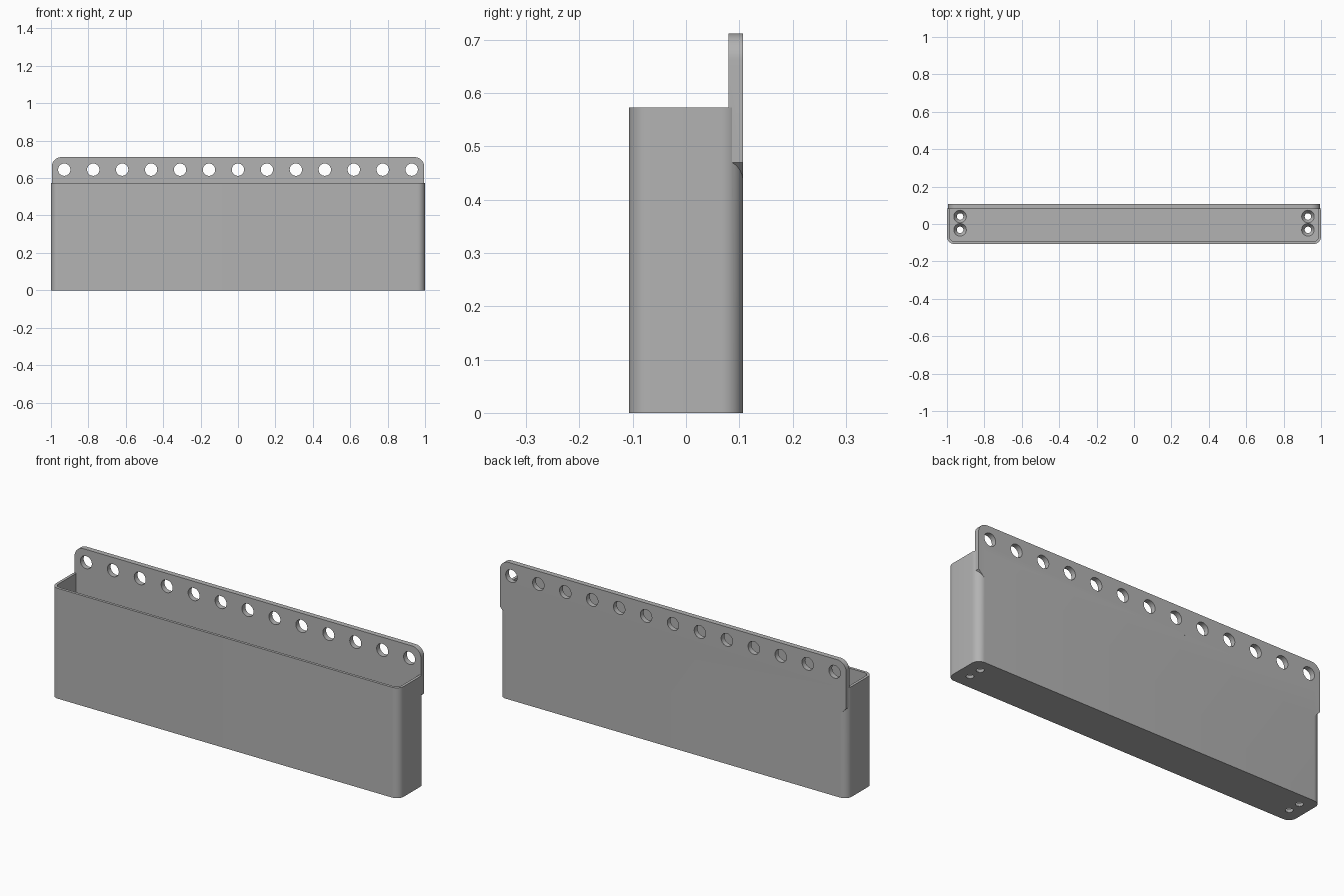
import bpy, bmesh
from math import pi
from mathutils import Vector, Matrix

cube = bpy.data.objects.get("Cube")
if cube:
    bpy.data.objects.remove(cube, do_unlink=True)

grey = bpy.data.materials.new("plain grey")
grey.use_nodes = True
grey.diffuse_color = (0.45, 0.45, 0.45, 1)
grey.node_tree.nodes["Principled BSDF"].inputs["Base Color"].default_value = grey.diffuse_color


def add_object(name, bm):
    mesh = bpy.data.meshes.new(name)
    bmesh.ops.recalc_face_normals(bm, faces=bm.faces)
    bm.to_mesh(mesh)
    bm.free()
    mesh.materials.append(grey)
    ob = bpy.data.objects.new(name, mesh)
    bpy.context.collection.objects.link(ob)
    return ob


def outline(corners, steps=10):
    """Convex outline from (u, v, radius) corners, each rounded by a true arc."""
    pts = []
    for i, (u, v, r) in enumerate(corners):
        p = Vector((u, v))
        if r == 0:
            pts.append(p)
            continue
        a = (Vector(corners[i - 1][:2]) - p).normalized()
        b = (Vector(corners[(i + 1) % len(corners)][:2]) - p).normalized()
        half = a.angle(b) / 2
        centre = p + (a + b).normalized() * r / Matrix.Rotation(half, 2)[1][0]
        start = p + a * r * Matrix.Rotation(half, 2)[0][0] / Matrix.Rotation(half, 2)[1][0]
        spoke = start - centre
        for k in range(steps + 1):
            pts.append(centre + Matrix.Rotation((pi - 2 * half) * k / steps, 2) @ spoke)
    return pts


def prism(name, pts, low, high, upright=True):
    """Extrude an outline along z (upright) or along y."""
    bm = bmesh.new()
    place = (lambda p, d: (p.x, p.y, d)) if upright else (lambda p, d: (p.x, d, p.y))
    face = bm.faces.new([bm.verts.new(place(p, low)) for p in pts])
    moved = bmesh.ops.extrude_face_region(bm, geom=[face])["geom"]
    step = Vector(place(Vector((0, 0)), high - low))
    bmesh.ops.translate(bm, vec=step, verts=[g for g in moved if isinstance(g, bmesh.types.BMVert)])
    return add_object(name, bm)


def cone(bm, centre, r1, r2, depth, turn=0):
    bmesh.ops.create_cone(bm, cap_ends=True, segments=32, radius1=r1, radius2=r2, depth=depth,
                          matrix=Matrix.Translation(centre) @ Matrix.Rotation(turn, 4, "X"))


BACK, INNER, FLOOR, RIM, TOP = 0.107, 0.08, 0.025, 0.573, 0.712

# Outer shell of the bin, rounded on its four upright edges
bin_body = prism("wall_bin", outline([(-1, -BACK, .04), (1, -BACK, .04),
                                      (1, BACK, .04), (-1, BACK, .04)]), 0, RIM)

# Mounting plate with rounded top corners and sloped lower corners
plate = prism("mounting_plate", outline([(-.96, .435, 0), (.96, .435, 0), (.995, .47, 0),
                                         (.995, TOP, .05), (-.995, TOP, .05), (-.995, .47, 0)]),
              INNER, BACK, upright=False)

# Hollow inside
cavity = prism("cavity_cutter", outline([(-.986, -.093, .027), (.986, -.093, .027),
                                         (.986, INNER, 0), (-.986, INNER, 0)]), FLOOR, 1)

# Row of plate holes
bm = bmesh.new()
for i in range(13):
    cone(bm, (-.929 + i * .1548 * .925 / .925 * 1.0, .094, .645), .033, .033, .2, pi / 2)
plate_holes = add_object("plate_hole_cutter", bm)

# Countersunk screw holes in the floor
bm = bmesh.new()
for x in (-.93, .93):
    for y in (-.031, .04):
        cone(bm, (x, y, FLOOR / 2 + .001), .017, .035, FLOOR + .002)
floor_holes = add_object("screw_hole_cutter", bm)
bm = bmesh.new()
for x in (-.93, .93):
    for y in (-.031, .04):
        cone(bm, (x, y, 0), .0175, .0175, .03)
screw_bores = add_object("screw_bore_cutter", bm)

# Join the plate, then cut the cavity and all the holes
for tool, how in ((plate, "UNION"), (cavity, "DIFFERENCE"), (plate_holes, "DIFFERENCE"),
                  (floor_holes, "DIFFERENCE"), (screw_bores, "DIFFERENCE")):
    mod = bin_body.modifiers.new(tool.name, "BOOLEAN")
    mod.operation, mod.solver, mod.object = how, "EXACT", tool
    tool.hide_render = True

bpy.context.view_layer.update()
mesh = bpy.data.meshes.new_from_object(bin_body.evaluated_get(bpy.context.evaluated_depsgraph_get()))
bin_body.modifiers.clear()
bin_body.data = mesh
for tool in (plate, cavity, plate_holes, floor_holes, screw_bores):
    bpy.data.objects.remove(tool, do_unlink=True)

bpy.ops.object.select_all(action="DESELECT")
bin_body.select_set(True)
bpy.context.view_layer.objects.active = bin_body
bpy.ops.object.shade_smooth_by_angle(angle=pi / 6)
